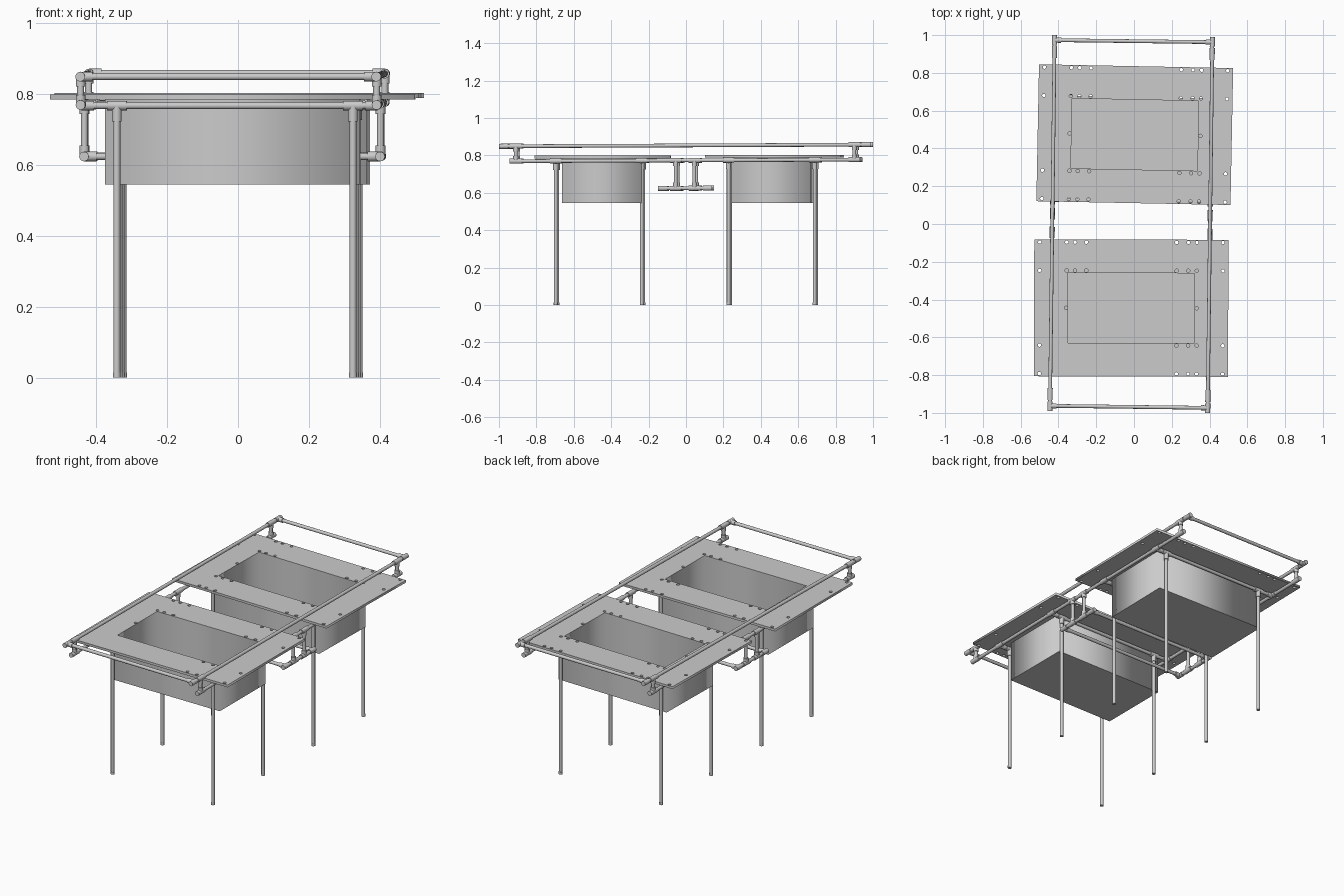
import bpy, math
from mathutils import Vector

if "Cube" in bpy.data.objects:
    bpy.data.objects.remove(bpy.data.objects["Cube"])

R, SLEEVE = 0.0098, 0.0135      # tube and fitting radii
HALF = 0.4175                   # half spacing of the side rails
Z_TOP, Z_LOW, Z_STEP = 0.853, 0.773, 0.624


def frame(x, y, z):
    """Frame coordinates -> world: the tube frame sits slightly turned and sloped."""
    return Vector((-0.015 + x + 0.0127 * y, y - 0.0127 * x, z + 0.0045 * y))


def tube(name, a, b, r=R, sides=20):
    d = b - a
    bpy.ops.mesh.primitive_cylinder_add(vertices=sides, radius=r, depth=d.length,
                                        location=(a + b) / 2)
    ob = bpy.context.object
    ob.name = name
    ob.rotation_euler = d.to_track_quat('Z', 'Y').to_euler()
    bpy.ops.object.shade_smooth_by_angle(angle=math.radians(40))
    return ob


def bar(name, a, b, r=R):
    return tube(name, frame(*a), frame(*b), r)


def rect(cx, cy, w, d):
    return [(cx + sx * w / 2, cy + sy * d / 2)
            for sx, sy in ((-1, -1), (1, -1), (1, 1), (-1, 1))]


def circle(cx, cy, r, n=16):
    return [(cx + r * math.cos(2 * math.pi * i / n),
             cy + r * math.sin(2 * math.pi * i / n)) for i in range(n)]


def panel(name, loops, z0, z1, loc, turn):
    """Flat slab from a filled 2D outline; inner loops become holes."""
    cu = bpy.data.curves.new(name, 'CURVE')
    cu.dimensions, cu.fill_mode = '2D', 'BOTH'
    cu.extrude = (z1 - z0) / 2
    for pts in loops:
        sp = cu.splines.new('POLY')
        sp.points.add(len(pts) - 1)
        for p, (x, y) in zip(sp.points, pts):
            p.co = (x, y, 0, 1)
        sp.use_cyclic_u = True
    ob = bpy.data.objects.new(name, cu)
    bpy.context.collection.objects.link(ob)
    ob.location = (loc[0], loc[1], (z0 + z1) / 2)
    ob.rotation_euler.z = turn
    bpy.ops.object.select_all(action='DESELECT')
    ob.select_set(True)
    bpy.context.view_layer.objects.active = ob
    bpy.ops.object.convert(target='MESH')
    return bpy.context.object


# Two drilled worktops, each with a deep basin
def basin(tag, loc, turn, z, box_offset, skip_corner):
    holes = [(-0.345, 0.0), (0.347, 0.0)]
    for y in (-0.348, -0.198, 0.198, 0.348):
        for x in (-0.485, -0.342, -0.298, -0.238, 0.240, 0.302, 0.347, 0.485):
            if skip_corner and y < 0 and -0.4 < x < 0:
                continue
            holes.append((x, y))
    opening = rect(0, 0, 0.67, 0.37)
    panel(tag + "_worktop", [rect(0, 0, 1.028, 0.725), opening]
          + [circle(x, y, 0.009) for x, y in holes], z, z + 0.014, loc, turn)
    outer = rect(box_offset[0], box_offset[1], 0.72, 0.424)
    panel(tag + "_basin_walls", [outer, opening], 0.555, z, loc, turn)
    panel(tag + "_basin_floor", [outer], 0.545, 0.555, loc, turn)


basin("front", (-0.015, -0.445), -0.003, 0.784, (0, -0.004), True)
basin("back", (0.004, 0.473), -0.0195, 0.789, (0.004, -0.012), False)

# Side rails, end posts and the lowered middle steps
for side, s in (("left", -1), ("right", 1)):
    x = s * HALF
    bar(side + "_top_rail", (x, -0.985, Z_TOP), (x, 0.985, Z_TOP))
    bar(side + "_lower_rail", (x, -0.93, Z_LOW), (x, 0.93, Z_LOW))
    bar(side + "_step_rail", (x, -0.14, Z_STEP), (x, 0.14, Z_STEP))
    for e in (-1, 1):
        y = e * 0.905
        bar(side + "_end_post", (x, y, Z_LOW), (x, y, Z_TOP))
        bar(side + "_post_fitting_low", (x, y, Z_LOW), (x, y, Z_LOW + 0.028), SLEEVE)
        bar(side + "_post_fitting_high", (x, y, Z_TOP - 0.028), (x, y, Z_TOP), SLEEVE)
        bar(side + "_lower_rail_fitting", (x, y - 0.032, Z_LOW), (x, y + 0.032, Z_LOW), SLEEVE)
        bar(side + "_top_rail_fitting", (x, y - 0.032, Z_TOP), (x, y + 0.032, Z_TOP), SLEEVE)
        bar(side + "_top_corner_fitting", (x, e * 0.945, Z_TOP), (x, e * 0.995, Z_TOP), SLEEVE)
        bar(side + "_top_corner_socket", (x, e * 0.968, Z_TOP), (x - s * 0.035, e * 0.968, Z_TOP), SLEEVE)
        # middle step
        y = e * 0.05
        bar(side + "_step_post", (x, y, Z_STEP), (x, y, Z_LOW))
        bar(side + "_step_post_fitting_low", (x, y, Z_STEP), (x, y, Z_STEP + 0.03), SLEEVE)
        bar(side + "_step_post_fitting_high", (x, y, Z_LOW - 0.03), (x, y, Z_LOW), SLEEVE)
        bar(side + "_step_rail_fitting", (x, y - 0.03, Z_STEP), (x, y + 0.03, Z_STEP), SLEEVE)
        bar(side + "_mid_rail_fitting", (x, y - 0.03, Z_LOW), (x, y + 0.03, Z_LOW), SLEEVE)
        bar(side + "_step_corner_fitting", (x, e * 0.097, Z_STEP), (x, e * 0.145, Z_STEP), SLEEVE)
        bar(side + "_step_corner_socket", (x, e * 0.124, Z_STEP), (x - s * 0.035, e * 0.124, Z_STEP), SLEEVE)

# Cross bars at both ends and across the middle step
for tag, e in (("front", -1), ("back", 1)):
    bar(tag + "_top_cross_bar", (-HALF, e * 0.968, Z_TOP), (HALF, e * 0.968, Z_TOP))
    bar(tag + "_step_cross_bar", (-HALF, e * 0.124, Z_STEP), (HALF, e * 0.124, Z_STEP))

# Four leg frames: cross bar with a pair of legs
for y in (-0.692, -0.232, 0.232, 0.692):
    z = 0.77
    bar("leg_cross_bar", (-HALF, y, z), (HALF, y, z))
    for s in (-1, 1):
        bar("cross_bar_rail_socket", (s * HALF, y, z), (s * (HALF - 0.035), y, z), SLEEVE)
        bar("cross_bar_rail_sleeve", (s * HALF, y - 0.03, z + 0.003), (s * HALF, y + 0.03, z + 0.003), SLEEVE)
        x = s * 0.333 + 0.015
        top = frame(x, y, z)
        foot = Vector((top.x, top.y, 0))
        tube("leg", foot + Vector((0, 0, 0.004)), top)
        tube("leg_foot", foot, foot + Vector((0, 0, 0.014)), 0.0108)
        tube("leg_socket", top - Vector((0, 0, 0.045)), top, SLEEVE)
        bar("leg_tee", (x - 0.028, y, z), (x + 0.028, y, z), SLEEVE)
